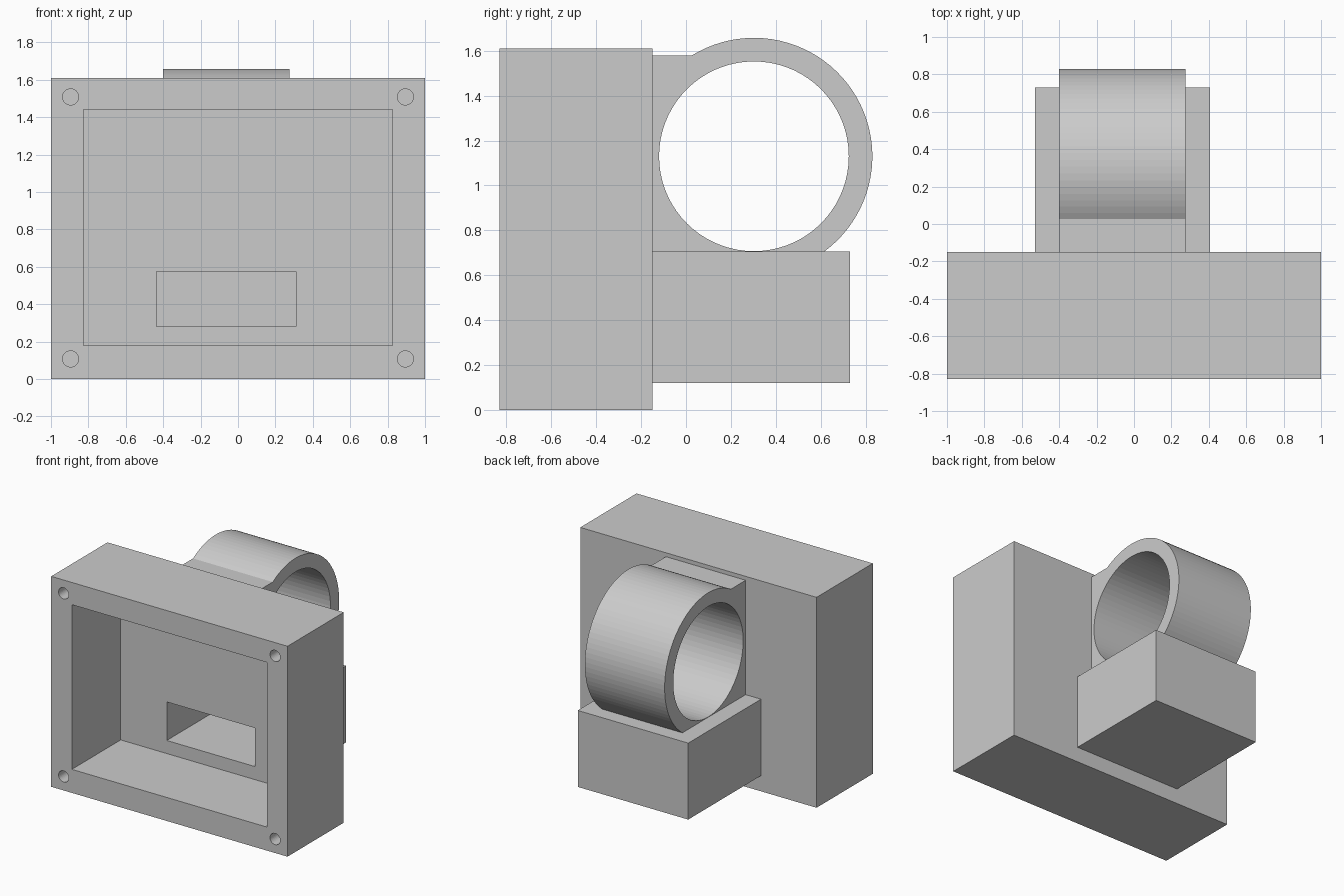
import bpy, bmesh
from math import pi, sin, cos, asin
from mathutils import Matrix

if "Cube" in bpy.data.objects:
    bpy.data.objects.remove(bpy.data.objects["Cube"])


def make_object(name, bm):
    bmesh.ops.recalc_face_normals(bm, faces=bm.faces)
    mesh = bpy.data.meshes.new(name)
    bm.to_mesh(mesh)
    bm.free()
    obj = bpy.data.objects.new(name, mesh)
    bpy.context.collection.objects.link(obj)
    return obj


def box(name, x, y, z):
    bm = bmesh.new()
    size = [b - a for a, b in (x, y, z)]
    mid = [(a + b) / 2 for a, b in (x, y, z)]
    bmesh.ops.create_cube(bm, size=1, matrix=Matrix.Translation(mid) @ Matrix.Diagonal((*size, 1)))
    return make_object(name, bm)


def cylinder(name, center, radius, depth, axis, segments):
    bm = bmesh.new()
    turn = Matrix.Rotation(pi / 2, 4, 'Y' if axis == 'X' else 'X')
    bmesh.ops.create_cone(bm, cap_ends=True, segments=segments, radius1=radius, radius2=radius,
                          depth=depth, matrix=Matrix.Translation(center) @ turn)
    return make_object(name, bm)


def cut(obj, cutter):
    mod = obj.modifiers.new("cut", 'BOOLEAN')
    mod.operation, mod.solver, mod.object = 'DIFFERENCE', 'EXACT', cutter
    bpy.context.view_layer.objects.active = obj
    bpy.ops.object.modifier_apply(modifier=mod.name)
    bpy.data.objects.remove(cutter)


def window_cutter():
    return box("window_cutter", (-0.435, 0.31), (-0.4, 0.63), (0.28, 0.575))


# Housing: open-fronted box with a window through its back wall
housing = box("housing", (-1, 1), (-0.83, -0.15), (0, 1.61))
cut(housing, box("cavity_cutter", (-0.825, 0.825), (-1, -0.24), (0.18, 1.44)))
cut(housing, window_cutter())

# Screw holes in the four front corners
for x in (-0.895, 0.895):
    for z in (0.107, 1.508):
        cut(housing, cylinder("hole_cutter", (x, -0.83, z), 0.043, 0.6, 'Y', 32))

# Rear block, hollow behind the window
rear_block = box("rear_block", (-0.53, 0.405), (-0.15, 0.73), (0.12, 0.705))
cut(rear_block, window_cutter())

# Ring clamp: arc outline joined to a flat pad, extruded along x, then bored
CY, CZ, R, STEPS = 0.3025, 1.13, 0.5275, 44
start = asin((0.705 - CZ) / R)
end = pi - asin((1.58 - CZ) / R)
outline = [(-0.15, 1.58), (-0.15, 0.705)]
for i in range(STEPS + 1):
    a = start + (end - start) * i / STEPS
    outline.append((CY + R * cos(a), CZ + R * sin(a)))
bm = bmesh.new()
face = bm.faces.new([bm.verts.new((-0.4, y, z)) for y, z in outline])
ext = bmesh.ops.extrude_face_region(bm, geom=[face])
bmesh.ops.translate(bm, vec=(0.675, 0, 0),
                    verts=[g for g in ext["geom"] if isinstance(g, bmesh.types.BMVert)])
ring_clamp = make_object("ring_clamp", bm)
cut(ring_clamp, cylinder("bore_cutter", (-0.06, CY, CZ), 0.4225, 1.2, 'X', 72))
